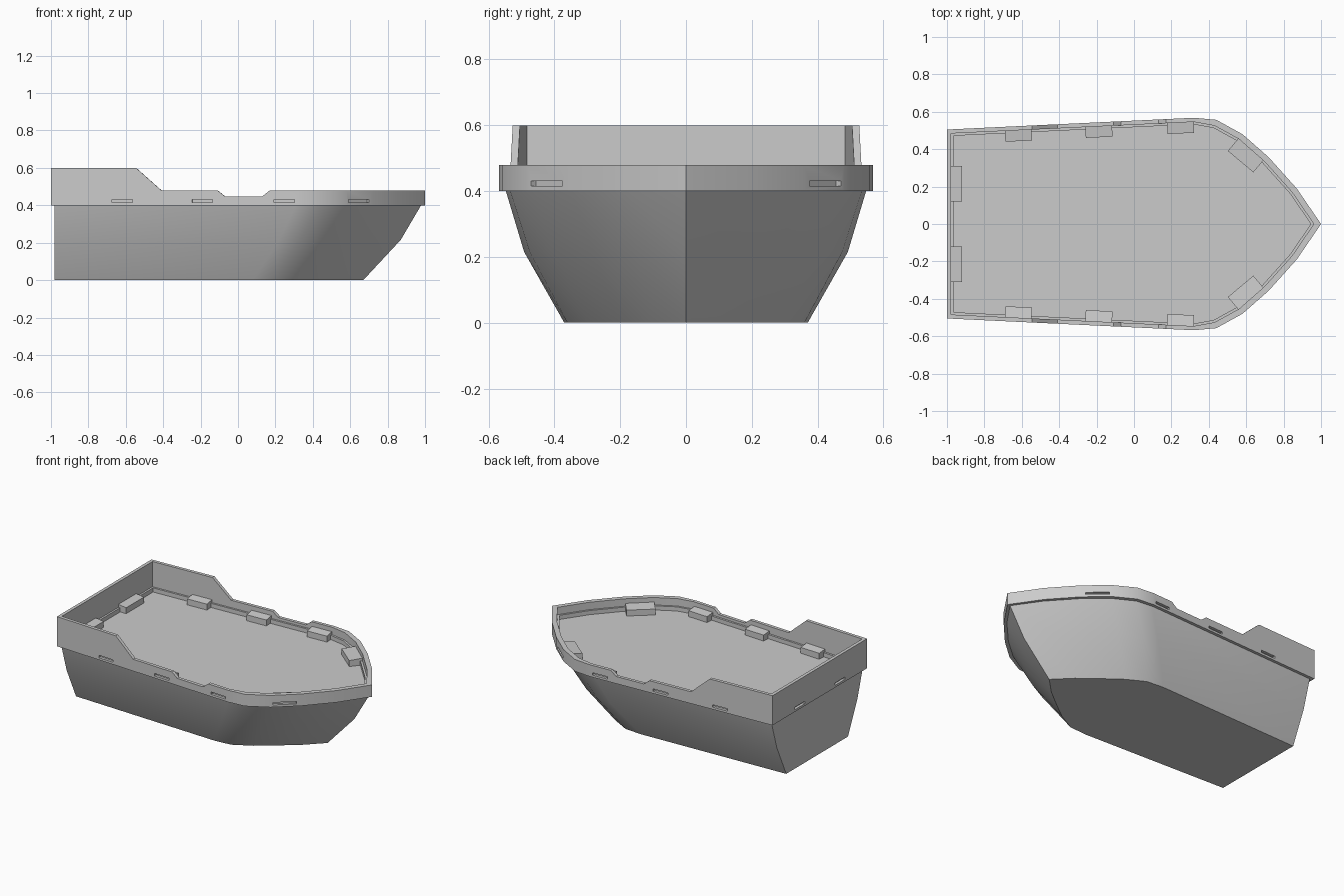
import bpy, bmesh, math
from mathutils import Vector, Matrix

if "Cube" in bpy.data.objects:
    bpy.data.objects.remove(bpy.data.objects["Cube"])


def make(name, bm):
    bmesh.ops.recalc_face_normals(bm, faces=bm.faces)
    me = bpy.data.meshes.new(name)
    bm.to_mesh(me)
    bm.free()
    ob = bpy.data.objects.new(name, me)
    bpy.context.collection.objects.link(ob)
    return ob


def smooth(ob, angle):
    bpy.ops.object.select_all(action='DESELECT')
    ob.select_set(True)
    bpy.context.view_layer.objects.active = ob
    bpy.ops.object.shade_smooth_by_angle(angle=math.radians(angle))


def full(half):
    # Half outline from stern corner to bow tip, mirrored to a closed loop
    return half + [(x, -y) for x, y in reversed(half[:-1])]


def bridge(bm, a, b):
    n = len(a)
    for i in range(n):
        bm.faces.new((a[i], a[(i + 1) % n], b[(i + 1) % n], b[i]))


# Hull: three outlines lofted from flat bottom to deck
levels = [
    (0.0, [(-.98, .33), (.08, .37), (.2, .36), (.32, .295), (.44, .205), (.56, .11), (.67, 0)]),
    (0.215, [(-.98, .43), (.22, .492), (.33, .475), (.46, .405), (.6, .29), (.74, .15), (.87, 0)]),
    (0.402, [(-.98, .487), (.31, .548), (.43, .535), (.57, .46), (.71, .338), (.86, .173), (.98, 0)]),
]
bm = bmesh.new()
rings = [[bm.verts.new((x, y, z)) for x, y in full(h)] for z, h in levels]
for a, b in zip(rings, rings[1:]):
    bridge(bm, a, b)
bm.faces.new(rings[0])
bm.faces.new(rings[-1])
smooth(make("hull", bm), 30)


# Bulwark: wall with raised stern, boarding notches and an inner ledge
def side_y(x):
    return 0.505 + (x + 1) * 0.0477


heights = [(-1, .6), (-.545, .6), (-.41, .48), (-.11, .48), (-.07, .448),
           (.13, .448), (.17, .48), (.32, .48)]
half = [(x, side_y(x)) for x, h in heights]
half += [(.44, .557), (.58, .48), (.72, .357), (.87, .19), (1, 0)]
top_half = [h for x, h in heights] + [.48] * 5
outer = full(half)
tops = top_half + top_half[-2::-1]


def inset(points, extra):
    n, out = len(points), []
    for i in range(n):
        p, a, b = (Vector(points[j % n]) for j in (i, i - 1, i + 1))
        d1, d2 = (p - a).normalized(), (b - p).normalized()
        n1, n2 = Vector((d1.y, -d1.x)), Vector((d2.y, -d2.x))
        m = (n1 + n2).normalized()
        t = (0.032 if p.x > 0.4 else 0.022) + extra
        out.append(p + m * (t / m.dot(n1)))
    return out


inner, ledge = inset(outer, 0), inset(outer, 0.013)
n = len(outer)
bm = bmesh.new()
sections = [(outer, [.4] * n), (outer, tops), (inner, tops),
            (inner, [.43] * n), (ledge, [.43] * n), (ledge, [.4] * n)]
rings = [[bm.verts.new((p[0], p[1], z)) for p, z in zip(pts, zs)] for pts, zs in sections]
for i in range(6):
    bridge(bm, rings[i], rings[(i + 1) % 6])
bulwark = make("bulwark", bm)

# Scupper positions: wall point, outward direction (degrees), block width
tilt = 90 + math.degrees(math.atan(0.0477))
scuppers = [(x, side_y(x), tilt, .143) for x in (-.62, -.19, .247)]
scuppers += [(.645, .423, 50, .178), (-1, .215, 180, .19)]
scuppers += [(x, -y, -a, w) for x, y, a, w in scuppers]


def box(bm, m, x0, x1, w, z0, z1, drop=0):
    # Box along outward axis x; drop lowers the inboard top edge
    v = [bm.verts.new(m @ Vector((x, y, z))) for x, zt in ((x0, z1 - drop), (x1, z1))
         for y, z in ((-w / 2, z0), (w / 2, z0), (w / 2, zt), (-w / 2, zt))]
    bridge(bm, v[:4], v[4:])
    bm.faces.new(v[:4])
    bm.faces.new(v[4:])


# Drain blocks on the deck and slot cutters through the wall
blocks, slots = bmesh.new(), bmesh.new()
for x, y, ang, w in scuppers:
    m = Matrix.Translation((x, y, 0)) @ Matrix.Rotation(math.radians(ang), 4, 'Z')
    box(blocks, m, -.117 if w == .178 else -.08, -.02, w, .4, .45, .008)
    box(slots, m, -.018, .03, .145 if w == .178 else .11, .415, .431)
make("drain_blocks", blocks)
cutter = make("slot_cutter", slots)
cutter.hide_render = True

mod = bulwark.modifiers.new("slots", 'BOOLEAN')
mod.operation = 'DIFFERENCE'
mod.solver = 'EXACT'
mod.object = cutter
bpy.context.view_layer.objects.active = bulwark
bulwark.select_set(True)
bpy.ops.object.modifier_apply(modifier="slots")
bpy.data.objects.remove(cutter)
smooth(bulwark, 25)
